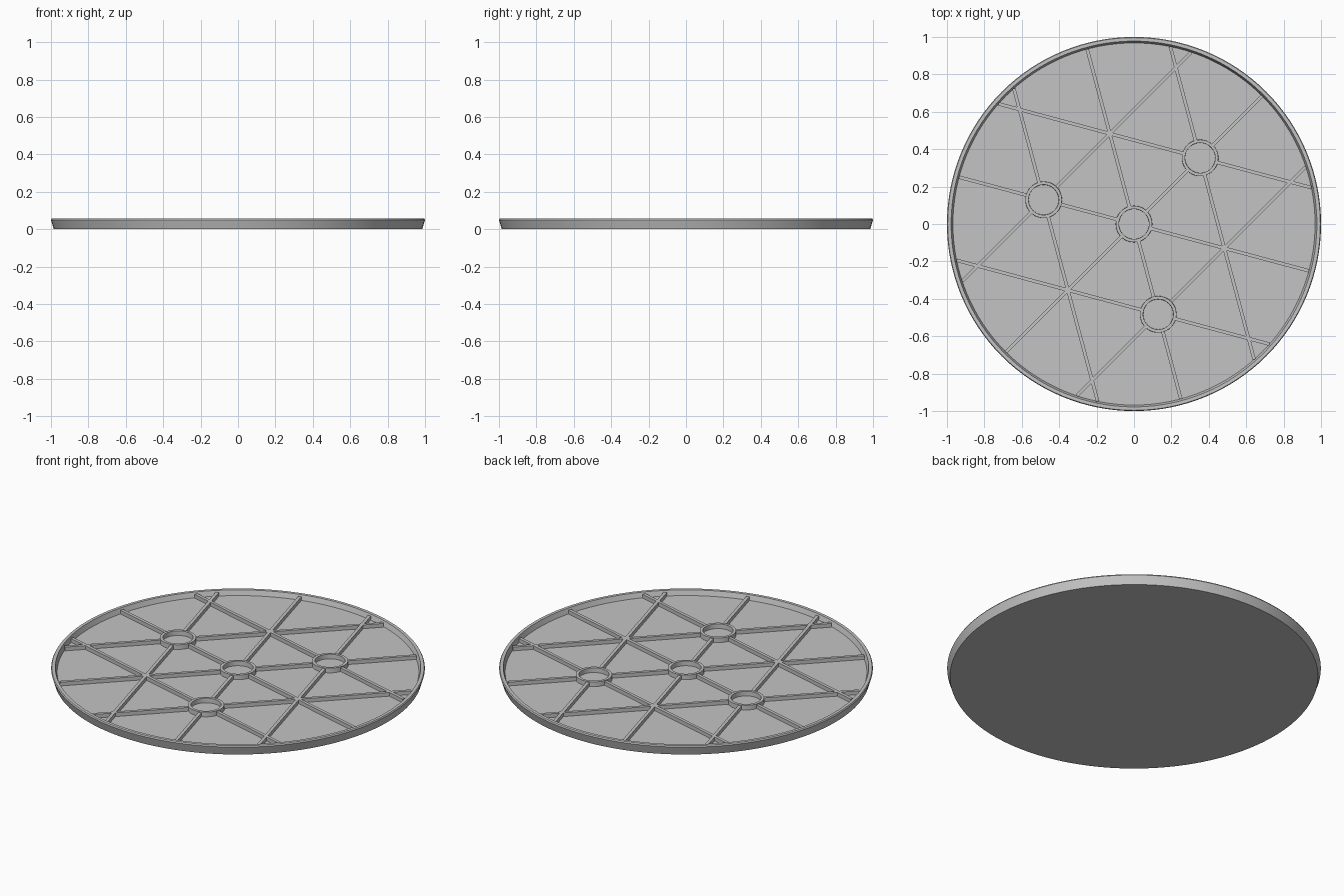
import bpy
import bmesh
import math
from mathutils import Matrix, Vector

cube = bpy.data.objects.get("Cube")
if cube:
    bpy.data.objects.remove(cube, do_unlink=True)

FLOOR = 0.028       # top of the base plate
RING_TOP = 0.055
RIB_TOP = 0.05
RIB_WIDTH = 0.018
RIM = 0.968         # radius of the inner wall
SPACING = 0.5       # distance from the centre ring to the others
ANGLES = [math.radians(a) for a in (45, 165, 285)]

grey = bpy.data.materials.new("light_grey")
grey.use_nodes = True
colour = (0.55, 0.55, 0.55, 1.0)
grey.diffuse_color = colour
grey.node_tree.nodes["Principled BSDF"].inputs["Base Color"].default_value = colour


def add_object(name, bm):
    bmesh.ops.recalc_face_normals(bm, faces=bm.faces)
    mesh = bpy.data.meshes.new(name)
    bm.to_mesh(mesh)
    bm.free()
    mesh.materials.append(grey)
    obj = bpy.data.objects.new(name, mesh)
    bpy.context.collection.objects.link(obj)
    return obj


def lathe(name, profile, steps, centre=(0, 0), closed=False):
    """Turn an (r, z) profile around the vertical axis."""
    bm = bmesh.new()
    verts = [bm.verts.new((r, 0, z)) for r, z in profile]
    pairs = list(zip(verts, verts[1:]))
    if closed:
        pairs.append((verts[-1], verts[0]))
    edges = [bm.edges.new(p) for p in pairs]
    bmesh.ops.spin(bm, geom=verts + edges, cent=(0, 0, 0), axis=(0, 0, 1),
                   angle=math.tau, steps=steps, use_duplicate=False)
    bmesh.ops.remove_doubles(bm, verts=bm.verts, dist=0.0001)
    bmesh.ops.translate(bm, verts=bm.verts, vec=(*centre, 0))
    obj = add_object(name, bm)
    bpy.ops.object.select_all(action="DESELECT")
    obj.select_set(True)
    bpy.context.view_layer.objects.active = obj
    bpy.ops.object.shade_smooth_by_angle(angle=math.radians(25))
    return obj


# Shallow tray: base plate with a slanted rim
lathe("tray", [(0, 0), (0.985, 0), (1.0, 0.05), (0.996, 0.057),
               (0.978, 0.057), (RIM, FLOOR), (0, FLOOR)], 128)

# One ring in the middle and three around it
ring_profile = [(0.098, FLOOR - 0.004), (0.097, RING_TOP),
                (0.081, RING_TOP), (0.08, FLOOR - 0.004)]
lathe("centre_ring", ring_profile, 48, closed=True)
for i, a in enumerate(ANGLES):
    lathe(f"outer_ring_{i + 1}", ring_profile, 48,
          (SPACING * math.cos(a), SPACING * math.sin(a)), closed=True)

# Triangular rib lattice, interrupted at the rings
offset = SPACING * math.sin(math.radians(60))
reach = math.sqrt(RIM ** 2 - offset ** 2)
gap = 0.092
half = SPACING / 2
centre_spans = [(-RIM, -gap), (gap, SPACING - gap), (SPACING + gap, RIM)]
side_spans = [(-reach, -half - gap), (gap - half, reach)]
lines = [(0, centre_spans), (offset, side_spans), (-offset, side_spans)]

for i, a in enumerate(ANGLES):
    bm = bmesh.new()
    for side, spans in lines:
        for start, end in spans:
            bottom = FLOOR - 0.004
            place = Matrix.Translation(((start + end) / 2, side, (bottom + RIB_TOP) / 2))
            size = Matrix.Diagonal(Vector((end - start, RIB_WIDTH, RIB_TOP - bottom, 1)))
            bmesh.ops.create_cube(bm, size=1, matrix=Matrix.Rotation(a, 4, "Z") @ place @ size)
    add_object(f"ribs_{i + 1}", bm)
